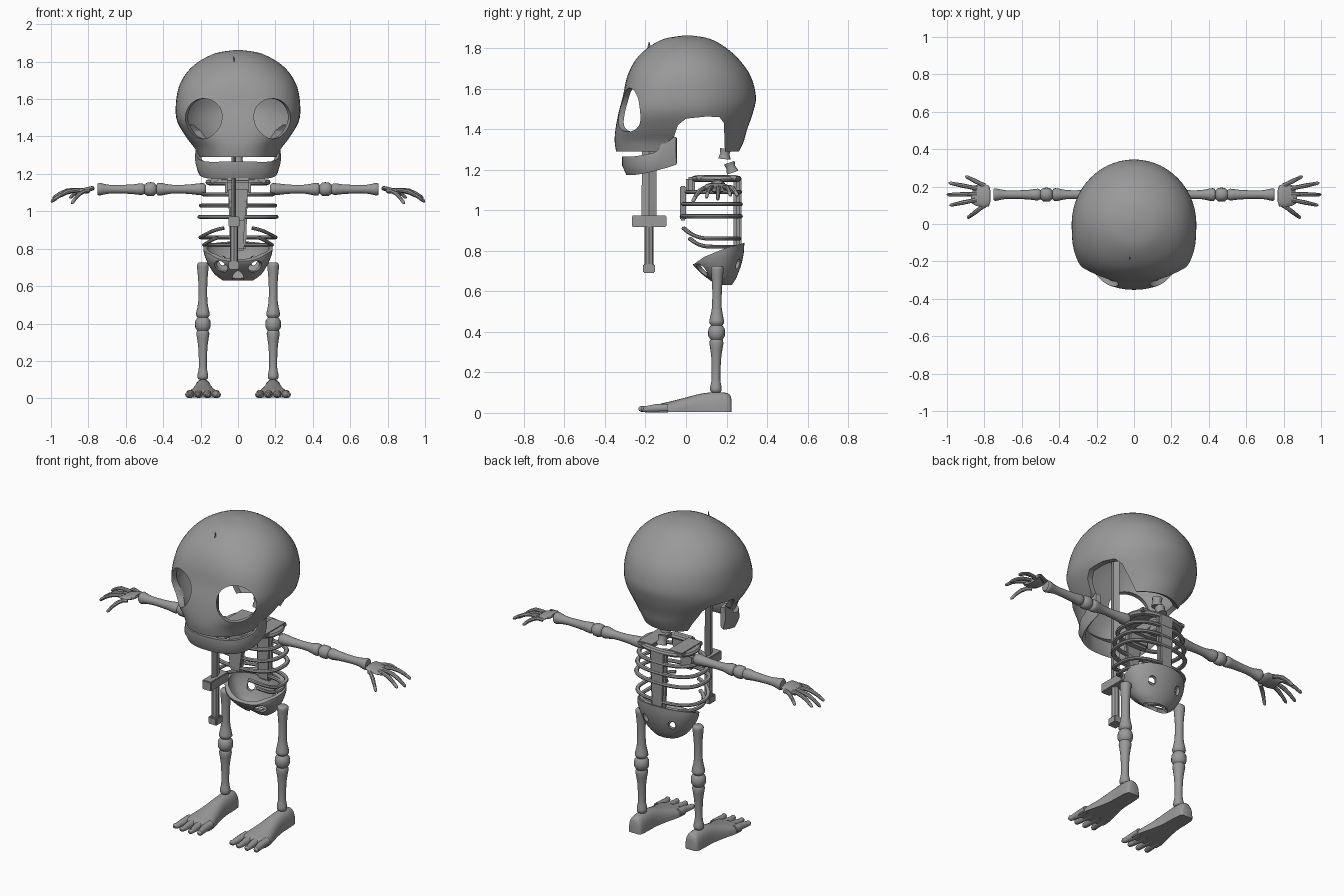
import bpy, bmesh, math
from mathutils import Vector, Matrix

cube = bpy.data.objects.get("Cube")
if cube:
    bpy.data.objects.remove(cube, do_unlink=True)

bone = bpy.data.materials.new("bone_grey")
bone.use_nodes = True
bone.diffuse_color = (0.32, 0.32, 0.32, 1)
bone.node_tree.nodes["Principled BSDF"].inputs["Base Color"].default_value = (0.32, 0.32, 0.32, 1)


def finish(name, bm, angle=40):
    bmesh.ops.recalc_face_normals(bm, faces=bm.faces)
    mesh = bpy.data.meshes.new(name)
    bm.to_mesh(mesh)
    bm.free()
    ob = bpy.data.objects.new(name, mesh)
    bpy.context.collection.objects.link(ob)
    mesh.materials.append(bone)
    shade(ob, angle)
    return ob


def shade(ob, angle=40):
    bpy.ops.object.select_all(action='DESELECT')
    ob.select_set(True)
    bpy.context.view_layer.objects.active = ob
    bpy.ops.object.shade_smooth_by_angle(angle=math.radians(angle))


def fair(rows, k=4):
    """Catmull-Rom interpolation of table rows."""
    out = []
    for i in range(len(rows) - 1):
        a, b, c, d = (rows[max(i - 1, 0)], rows[i], rows[i + 1], rows[min(i + 2, len(rows) - 1)])
        for j in range(k):
            t = j / k
            out.append([0.5 * (2 * q + (r - p) * t + (2 * p - 5 * q + 4 * r - s) * t * t
                               + (3 * q - p - 3 * r + s) * t ** 3) for p, q, r, s in zip(a, b, c, d)])
    return out + [list(rows[-1])]


def skin(name, rings, closed=False, caps=(True, True), angle=40):
    bm = bmesh.new()
    vs = [[bm.verts.new(p) for p in ring] for ring in rings]
    n = len(vs[0])
    for i in range(len(vs) if closed else len(vs) - 1):
        a, b = vs[i], vs[(i + 1) % len(vs)]
        for j in range(n):
            bm.faces.new((a[j], a[(j + 1) % n], b[(j + 1) % n], b[j]))
    if not closed:
        if caps[0]:
            bm.faces.new(vs[0])
        if caps[1]:
            bm.faces.new(vs[-1])
    return finish(name, bm, angle)


def tube(name, pts, radii, n=12, up=(0, 0, 1), closed=False, flat=1.0):
    pts = [Vector(p) for p in pts]
    rings, m = [], len(pts)
    for i, p in enumerate(pts):
        nxt = pts[(i + 1) % m] if closed else pts[min(i + 1, m - 1)]
        prv = pts[i - 1] if closed else pts[max(i - 1, 0)]
        t = (nxt - prv).normalized()
        side = t.cross(Vector(up)).normalized()
        b = side.cross(t)
        r = radii[i] if isinstance(radii, (list, tuple)) else radii
        rings.append([p + side * r * math.cos(2 * math.pi * j / n)
                      + b * r * flat * math.sin(2 * math.pi * j / n) for j in range(n)])
    return skin(name, rings, closed)


def oval(z, w, yf, yb, power, n=56, mid=0.0):
    """Plan section: squarish front half, round back half."""
    ring = []
    for j in range(n):
        a = 2 * math.pi * j / n
        s, c = math.sin(a), math.cos(a)
        e = 2 / power if c < 0 else 1
        x = w * math.copysign(abs(s) ** e, s)
        ring.append((x, mid + ((yb - mid) * c if c >= 0 else (yf - mid) * abs(c) ** e), z))
    return ring


def box(name, lo, hi, top=1.0, bevel=0.006):
    bm = bmesh.new()
    lo, hi = Vector(lo), Vector(hi)
    bmesh.ops.create_cube(bm, size=1, matrix=Matrix.Translation((lo + hi) / 2)
                          @ Matrix.Diagonal((*(hi - lo), 1)))
    for v in bm.verts:
        if v.co.z > (lo.z + hi.z) / 2:
            v.co.x = (lo.x + hi.x) / 2 + (v.co.x - (lo.x + hi.x) / 2) * top
    if bevel:
        bmesh.ops.bevel(bm, geom=bm.edges[:], offset=bevel, segments=2, affect='EDGES')
    return finish(name, bm, 30)


def prism(outline, half=0.6):
    return skin("cutter", [[(s * half, y, z) for y, z in outline] for s in (-1, 1)])


def rod(center, direction, width, height, depth):
    d = Vector(direction).normalized()
    side = d.cross(Vector((0, 0, 1)))
    rings = []
    for k in (-1, 1):
        o = Vector(center) + d * depth * k
        rings.append([o + side * width * math.cos(j * math.pi / 16)
                      + Vector((0, 0, height * math.sin(j * math.pi / 16))) for j in range(32)])
    return skin("cutter", rings)


def shell(ob, thickness, cutters):
    """Thicken a surface and cut its openings."""
    bpy.context.view_layer.objects.active = ob
    mod = ob.modifiers.new("wall", 'SOLIDIFY')
    mod.thickness, mod.offset = thickness, -1
    bpy.ops.object.modifier_apply(modifier=mod.name)
    for c in cutters:
        bpy.context.view_layer.objects.active = ob
        mod = ob.modifiers.new("opening", 'BOOLEAN')
        mod.operation, mod.solver, mod.object = 'DIFFERENCE', 'EXACT', c
        bpy.ops.object.modifier_apply(modifier=mod.name)
        bpy.data.objects.remove(c, do_unlink=True)
    shade(ob)


# Skull: height, half width, front, back, front squareness
skull_rows = [(1.862, .02, -.01, .03, 2), (1.845, .12, -.11, .12, 2), (1.80, .21, -.19, .2, 2),
              (1.74, .275, -.25, .265, 2.2), (1.66, .318, -.29, .32, 2.5), (1.56, .333, -.312, .345, 2.8),
              (1.48, .325, -.333, .33, 2.8), (1.40, .28, -.348, .302, 2.6), (1.34, .237, -.352, .285, 2.4),
              (1.29, .215, -.345, .262, 2.4)]
skull = skin("skull", [oval(*r) for r in fair(skull_rows)], caps=(True, False))
shell(skull, 0.028, [
    prism([(-.15, 1.2), (-.14, 1.30), (-.06, 1.36), (-.04, 1.42), (0, 1.452), (.1, 1.462),
           (.165, 1.46), (.187, 1.43), (.195, 1.2)]),
    rod((.185, -.28, 1.495), (.42, -.9, 0), .11, .108, .14),
    rod((-.185, -.28, 1.495), (-.42, -.9, 0), .11, .108, .14)])

# Lower jaw: x, y, top, bottom along one half, then mirrored
half_jaw = [(.228, -.05, 1.36, 1.225), (.23, -.10, 1.37, 1.21), (.225, -.14, 1.295, 1.20),
            (.21, -.2, 1.275, 1.185), (.165, -.265, 1.265, 1.175), (.09, -.305, 1.265, 1.175),
            (0, -.315, 1.265, 1.175)]
path = fair(half_jaw + [(-x, y, t, b) for x, y, t, b in half_jaw[-2::-1]])
jaw = []
for x, y, t, b in path:
    k, m = 0.87, (t + b) / 2
    inner = (x * k, y + .035 * min(1, -y / .3))
    low = (x * .93, y + .02 * min(1, -y / .3))
    jaw.append([(x * .97, y, t), (x, y, m), (*low, b), (*inner, b + .015), (*inner, t - .006)])
skin("lower_jaw", jaw, angle=50)

# Neck vertebrae
for i, (y, z, tilt) in enumerate([(.192, 1.278, -.1), (.222, 1.21, .35)]):
    d = Vector((0, -tilt, 1)).normalized() * .026
    c = Vector((0, y, z))
    tube(f"neck_vertebra_{i + 1}", [c - d, c - d * .6, c, c + d * .6, c + d],
         [.03, .029, .023, .027, .028], 14, up=(0, 1, 0))

# Rib cage: height, half width, front, back, front gap, radius
ribs = [(1.155, .155, .045, .255, 0, .02), (1.09, .185, .005, .265, 0, .013), (1.03, .197, -.012, .268, 0, .013),
        (.97, .205, -.018, .268, 0, .013), (.86, .2, -.015, .262, .3, .012), (.82, .18, .005, .25, .55, .012)]
for i, (z, w, yf, yb, gap, r) in enumerate(ribs):
    mid, hd = (yf + yb) / 2, (yb - yf) / 2
    pts = []
    for j in range(41 if gap else 40):
        a = gap + (2 * math.pi - 2 * gap) * j / 40
        s, c = math.sin(a), math.cos(a)
        lift = .055 * max(0, c) ** 2 if gap else 0
        pts.append((w * math.copysign(abs(s) ** .8, s), mid - hd * math.copysign(abs(c) ** .8, c), z + lift))
    tube(f"rib_{i + 1}", pts, r, 8, closed=not gap, flat=.8)
box("sternum", (-.035, -.03, .95), (.035, .0, 1.12), 1.6)
box("breastbone_top", (-.07, -.0, 1.08), (.07, .045, 1.165), 1.0, .012)
box("spine", (-.042, .235, .79), (.042, .275, 1.165), 1.3, .012)
for s, side in ((1, "left"), (-1, "right")):
    box(f"{side}_collar_plate", (min(s * .05, s * .15), .05, 1.15), (max(s * .05, s * .15), .25, 1.175))

# Pelvis: open bowl with slanted rim and paired holes
hips = [(.63, .08, .15, .225), (.66, .122, .11, .245), (.70, .15, .062, .262),
        (.74, .17, .032, .275), (.79, .185, .05, .285), (.84, .185, .08, .288)]
pelvis = skin("pelvis", [oval(*r, 2.2, 40, .17) for r in fair(hips, 3)], caps=(False, False))
cuts = [prism([(-.1, .73), (.04, .735), (.09, .77), (.2, .815), (.3, .842), (.3, .95), (-.1, .95)]),
        rod((0, .1, .635), (0, -1, 0), .03, .045, .09)]
for s in (1, -1):
    cuts += [rod((s * .105, .06, .705), (s * .55, -.83, 0), .036, .03, .07),
             rod((s * .085, .25, .735), (s * .3, .95, 0), .022, .025, .07)]
shell(pelvis, 0.02, cuts)

# Limb profiles: distance along limb, radius
leg_rows = [(.725, .022), (.715, .031), (.69, .03), (.62, .024), (.52, .024), (.47, .033), (.445, .037),
            (.432, .028), (.415, .04), (.38, .041), (.362, .03), (.345, .035), (.28, .025),
            (.17, .021), (.13, .028), (.11, .028), (.10, .02)]
arm_rows = [(.17, .02), (.185, .032), (.22, .03), (.28, .024), (.36, .024), (.41, .034), (.43, .032),
            (.437, .022), (.45, .036), (.485, .036), (.5, .024), (.515, .032), (.56, .026), (.66, .022),
            (.71, .027), (.74, .034), (.752, .028)]
# Foot sections: y, half width, height
foot_rows = [(.225, .028, .06), (.212, .042, .09), (.16, .047, .098), (.08, .05, .092),
             (0, .065, .072), (-.08, .085, .052), (-.13, .088, .04), (-.145, .08, .028)]
# Fingers: base y, tip x, tip y, tip z
fingers = [(.205, .90, .255, 1.07), (.19, .99, .22, 1.07), (.16, 1.0, .157, 1.05),
           (.13, .985, .10, 1.06), (.10, .89, .032, 1.04)]

for s, side in ((1, "left"), (-1, "right")):
    legs = fair(leg_rows, 2)
    tube(f"{side}_leg", [(s * .188, .146 + .012 * z, z) for z, r in legs],
         [r for z, r in legs], 16, up=(0, 1, 0))
    arms = fair(arm_rows, 2)
    tube(f"{side}_arm", [(s * x, .157, 1.118) for x, r in arms], [r for x, r in arms], 16)

    sections = []
    for y, w, h in fair(foot_rows, 3):
        arc = [math.pi * j / 14 for j in range(15)]
        sections.append([(s * .187 + w * math.copysign(abs(math.cos(a)) ** .8, math.cos(a)), y,
                          .004 + h * max(0, math.sin(a)) ** .75) for a in arc])
    skin(f"{side}_foot", sections)
    for i, dx in enumerate((-.069, -.024, .024, .069)):
        x, tip = s * .187 + dx, -.24 + .012 * abs(i - 1.5)
        tube(f"{side}_toe_{i + 1}", [(x * 1.0, -.09, .024), (x, -.15, .022), (x + dx * .12, -.2, .018),
                                     (x + dx * .18, tip + .01, .02), (x + dx * .18, tip, .018)],
             [.022, .022, .016, .015, .007], 10)

    # Palm and curved fingers
    palm = [(.768, .15, .03), (.775, .15, .055), (.80, .15, .062), (.84, .155, .057), (.865, .16, .045)]
    tube(f"{side}_palm", [(s * x, y, 1.125 - .25 * (x - .77)) for x, y, r in palm],
         [r for x, y, r in palm], 14, flat=.22)
    for i, (by, tx, ty, tz) in enumerate(fingers):
        bx = .80 if i in (0, 4) else .84
        base, tip = Vector((s * bx, by, 1.11)), Vector((s * tx, ty, tz))
        pts = [base.lerp(tip, t) + Vector((0, 0, .02 * math.sin(math.pi * t))) for t in (0, .25, .5, .75, .95, 1)]
        tube(f"{side}_finger_{i + 1}", pts, [.014, .011, .012, .010, .009, .004], 8)

# Sword thrust up through the mouth
sx, sy = -.022, -.182
blade = [(.96, .012, .037), (1.7, .012, .034), (1.83, .001, .002)]
skin("sword_blade", [[(sx + w, sy, z), (sx, sy + d, z), (sx - w, sy, z), (sx, sy - d, z)]
                     for z, w, d in blade], angle=20)
box("sword_guard", (sx - .03, sy - .085, .918), (sx + .03, sy + .085, .973), 1, .004)
tube("sword_grip", [(sx, sy, .72), (sx, sy, .925)], .022, 8, up=(0, 1, 0))
box("sword_pommel", (sx - .028, sy - .03, .69), (sx + .028, sy + .03, .735), 1, .005)
